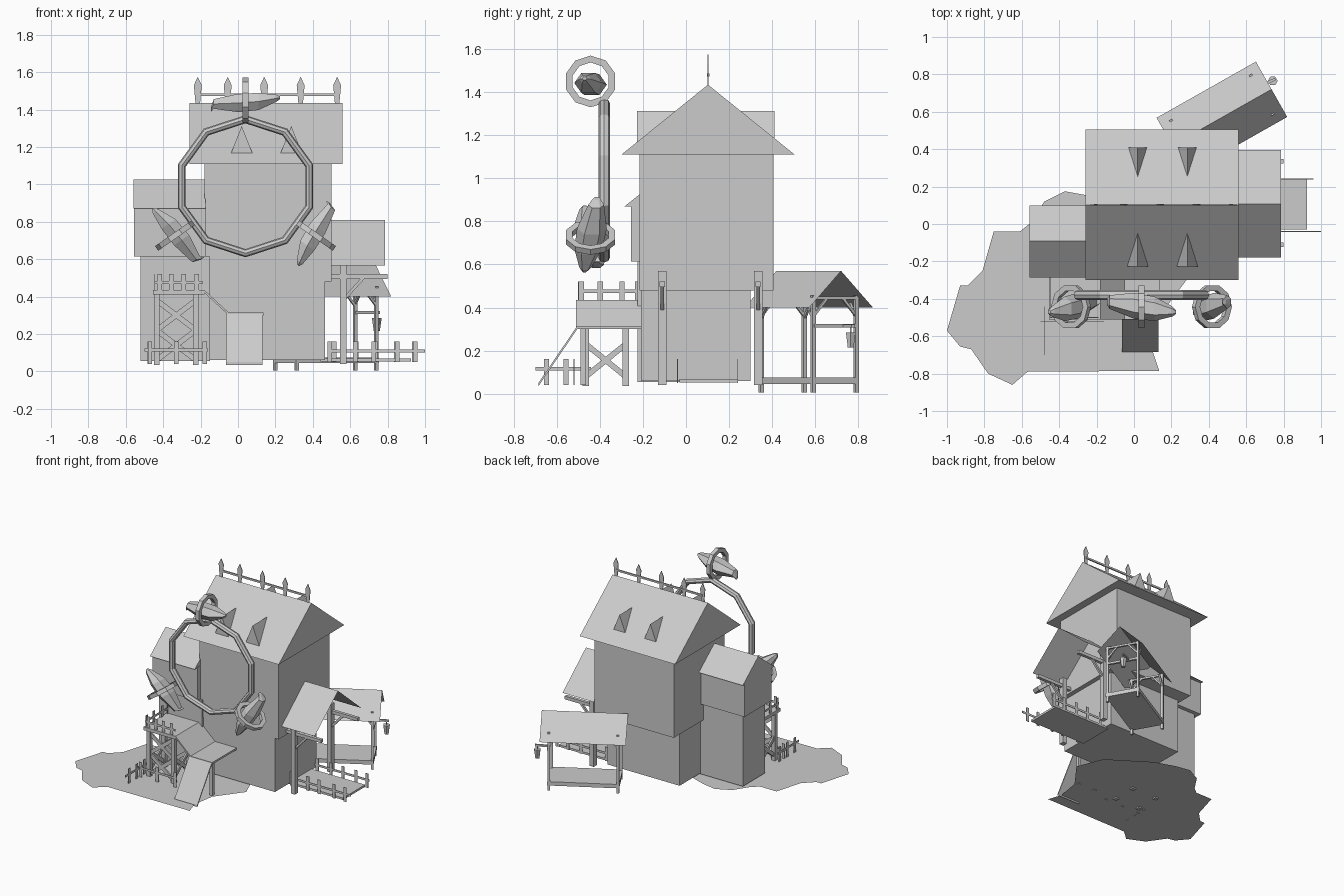
import bpy, bmesh, math
from mathutils import Vector, Matrix

cube = bpy.data.objects.get("Cube")
if cube:
    bpy.data.objects.remove(cube, do_unlink=True)

GREY = bpy.data.materials.new("plain grey")
GREY.use_nodes = True
GREY.diffuse_color = (0.6, 0.6, 0.6, 1)
GREY.node_tree.nodes["Principled BSDF"].inputs["Base Color"].default_value = (0.6, 0.6, 0.6, 1)


def make(name, verts, faces, matrix=None, fix=True):
    mesh = bpy.data.meshes.new(name)
    mesh.from_pydata([tuple(v) for v in verts], [], faces)
    if fix:
        bm = bmesh.new()
        bm.from_mesh(mesh)
        bmesh.ops.recalc_face_normals(bm, faces=bm.faces)
        bm.to_mesh(mesh)
        bm.free()
    mesh.materials.append(GREY)
    ob = bpy.data.objects.new(name, mesh)
    if matrix:
        ob.matrix_world = matrix
    bpy.context.collection.objects.link(ob)
    return ob


def prism(name, section, extrude, matrix=None):
    """Sweep a closed section along a vector."""
    n, e = len(section), Vector(extrude)
    pts = [Vector(p) for p in section]
    faces = [tuple(range(n))[::-1], tuple(range(n, 2 * n))]
    faces += [(i, (i + 1) % n, n + (i + 1) % n, n + i) for i in range(n)]
    return make(name, pts + [p + e for p in pts], faces, matrix)


def box(name, x0, x1, y0, y1, z0, z1, matrix=None):
    return prism(name, [(x0, y0, z0), (x1, y0, z0), (x1, y1, z0), (x0, y1, z0)],
                 (0, 0, z1 - z0), matrix)


def beam(name, a, b, w=0.02, d=0.02, matrix=None):
    """Rectangular bar from a to b."""
    a, b = Vector(a), Vector(b)
    t = (b - a).normalized()
    s = t.cross(Vector((0, 0, 1)) if abs(t.z) < 0.9 else Vector((0, 1, 0))).normalized()
    u = s.cross(t)
    sec = [a + s * i * w / 2 + u * j * d / 2 for i, j in ((-1, -1), (1, -1), (1, 1), (-1, 1))]
    return prism(name, sec, b - a, matrix)


def gable_sheet(name, x0, x1, y0, y1, eave, ridge, matrix=None):
    """Open two-sided roof of thin sheet."""
    m = (y0 + y1) / 2
    v = [(x, y, z) for x in (x0, x1) for y, z in ((y0, eave), (m, ridge), (y1, eave))]
    return make(name, v, [(0, 3, 4, 1), (1, 4, 5, 2)], matrix, fix=False)


def fence(name, a, b, z0, z1, rail, posts):
    """Thin fence with a rail from a to b and posts at the given fractions."""
    a, b = Vector((*a, 0)), Vector((*b, 0))
    beam(name + "_rail", a + Vector((0, 0, rail)), b + Vector((0, 0, rail)), 0.004, 0.016)
    t = (b - a).normalized() * 0.012
    s = Vector((-t.y, t.x, 0)).normalized() * 0.002
    for f in posts:
        c = a.lerp(b, f) + Vector((0, 0, z0))
        prism(name + "_post", [c - t - s, c + t - s, c + t + s, c - t + s], (0, 0, z1 - z0))


# Ground
ground = [(-1, -.57), (-.93, -.33), (-.89, -.33), (-.81, -.25), (-.75, -.04), (-.61, -.04),
          (-.56, 0), (-.48, .12), (-.37, .175), (-.26, .155), (-.1, .1), (.2, -.1), (.28, -.3),
          (.13, -.5), (.1, -.68), (.135, -.785), (-.57, -.79), (-.65, -.86), (-.78, -.8),
          (-.87, -.67), (-.93, -.655)]
make("ground", [(x, y, .045) for x, y in ground], [tuple(range(len(ground)))[::-1]], fix=False)

# Main house with roof
box("house_lower_wall", -.155, .465, -.21, .30, .06, .48)
box("house_upper_wall", -.18, .50, -.216, .407, .48, 1.11)
prism("house_roof", [(-.26, -.30, 1.11), (-.26, .505, 1.11), (-.26, .102, 1.435)], (.82, 0, 0))
for x in (.02, .285):
    prism("dormer", [(x - .058, -.228, 1.165), (x + .058, -.228, 1.165), (x, -.228, 1.312)],
          (0, .638, 0))

# Ridge fence with pointed pickets
picket = [(-.011, 1.42), (.011, 1.42), (.021, 1.53), (0, 1.575), (-.021, 1.53)]
for x in (-.215, -.055, .14, .335, .53):
    prism("ridge_picket", [(x + px, .099, z) for px, z in picket], (0, .005, 0))
box("ridge_rail", -.215, .53, .098, .108, 1.473, 1.487)

# Side tower
box("side_tower_lower_wall", -.52, -.15, -.225, .045, .055, .615)
box("side_tower_upper_wall", -.555, -.17, -.255, .075, .615, .875)
prism("side_tower_roof", [(-.558, -.285, .87), (-.558, .10, .87), (-.558, -.092, 1.025)], (.385, 0, 0))

# Side porch
gable_sheet("porch_roof", .46, .785, -.18, .395, .567, .81)
for y in (-.11, .335):
    box("porch_post", .545, .58, y - .02, y + .02, .04, .57)
    box("porch_beam", .50, .80, y - .012, y + .012, .495, .52)
    beam("porch_brace", (.57, y, .39), (.67, y, .50), .016, .016)
box("porch_deck", .44, .925, -.03, .24, .052, .068)
fence("porch_front_fence", (.49, -.04), (1.0, -.04), .05, .16, .11, (0, .27, .46, .71, .9))
fence("porch_back_fence", (.49, .24), (.96, .24), .05, .16, .11, (.05, .3, .52, .76, .96))

# Open shelter, turned on the ground behind the house
turn = Matrix.Translation((.47, .57, 0)) @ Matrix.Rotation(math.radians(29.5), 4, "Z")
gable_sheet("shelter_roof", -.305, .305, -.17, .17, .40, .57, turn)
box("shelter_deck", -.255, .255, -.125, .125, .045, .075, turn)
for sx in (-1, 1):
    for sy in (-1, 1):
        x, y = sx * .245, sy * .115
        box("shelter_post", x - .009, x + .009, y - .009, y + .009, .005, .455, turn)
        beam("shelter_end_brace", (x, y, .36), (x, y - sy * .07, .44), .012, .012, turn)
        beam("shelter_side_brace", (x, y, .35), (x - sx * .06, y, .42), .012, .012, turn)
    beam("shelter_tie", (sx * .245, -.115, .445), (sx * .245, .115, .445), .014, .014, turn)
beam("shelter_crossbar", (.25, -.115, .315), (.25, .115, .315), .016, .016, turn)

# Hanging bucket on a short arm
beam("bucket_arm", (.66, .73, .315), (.755, .775, .315), .014, .014)
beam("bucket_cord", (.742, .765, .315), (.742, .765, .28), .005, .005)
v = [(.742 + r * math.cos(k * math.pi / 3), .765 + r * math.sin(k * math.pi / 3), z)
     for r, z in ((.016, .215), (.026, .285)) for k in range(6)]
make("bucket", v, [tuple(range(6)), tuple(range(6, 12))] +
     [(k, (k + 1) % 6, 6 + (k + 1) % 6, 6 + k) for k in range(6)])

# Lookout platform with braced legs and railing
X0, X1, Y0, Y1 = -.435, -.225, -.465, -.28
box("lookout_platform", -.455, -.18, -.51, -.20, .41, .435)
for x in (X0, X1):
    for y in (Y0, Y1):
        box("lookout_leg", x - .015, x + .015, y - .015, y + .015, .035, .42)
    for a, b in ((Y0, Y1), (Y1, Y0)):
        beam("lookout_side_brace", (x, a, .08), (x, b, .23), .012, .026)
for y in (Y0, Y1):
    for z0, z1 in ((.06, .22), (.22, .38)):
        for a, b in ((X0, X1), (X1, X0)):
            beam("lookout_front_brace", (a, y, z0), (b, y, z1), .012, .028)
fence("lookout_front_rail", (-.45, -.50), (-.19, -.50), .43, .52, .475, (.12, .36, .62, .88))
fence("lookout_side_rail", (-.445, -.50), (-.445, -.21), .43, .52, .475, (.05, .35, .7, .95))

# Ramps and lower landing
def slab(name, pts):
    prism(name, pts, (0, 0, -.015))


slab("upper_ramp", [(-.18, -.51, .435), (-.05, -.51, .315), (-.05, -.20, .315), (-.18, -.20, .435)])
slab("lower_landing", [(-.05, -.51, .315), (.135, -.51, .315), (.135, -.20, .315), (-.05, -.20, .315)])
slab("lower_ramp", [(-.065, -.685, .05), (.13, -.685, .05), (.13, -.505, .315), (-.065, -.505, .315)])
for x in (-.03, .11):
    box("landing_leg", x - .012, x + .012, -.49, -.465, .04, .30)

# Yard fence
fence("yard_side_fence", (-.48, -.70), (-.48, -.44), .04, .16, .115, (.2, .55, .9))
fence("yard_front_fence", (-.50, -.52), (-.16, -.52), .04, .16, .115, (.08, .5, .95))

# Large wheel: ten-sided tube
CX, CY, CZ = .04, -.38, .99
N, M = 10, 8
v = []
for i in range(N):
    a = math.pi / 2 + i * math.tau / N
    for j in range(M):
        b = j * math.tau / M
        r = .358 + .022 * math.cos(b)
        v.append((CX + r * math.cos(a), CY + .027 * math.sin(b), CZ + r * math.sin(a)))
wheel = make("wheel", v, [(i * M + j, (i + 1) % N * M + j, (i + 1) % N * M + (j + 1) % M,
                           i * M + (j + 1) % M) for i in range(N) for j in range(M)])

# Three cradles: a flat hoop holding a pointed pod, turned round the wheel
profile = [(-.185, -.035, .016), (-.17, -.005, .035), (-.04, 0, .066), (.07, .008, .062), (.165, .025, .026), (.185, .028, .01)]
for deg in (0, 125, -125):
    place = Matrix.Translation((CX, -.443, CZ)) @ Matrix.Rotation(math.radians(deg), 4, "Y") \
        @ Matrix.Translation((0, 0, .46))
    v = [(x, r * math.cos((k + .5) * math.pi / 5), r * math.sin((k + .5) * math.pi / 5))
         for x, r in ((-.015, .12), (.015, .12), (.015, .088), (-.015, .088)) for k in range(10)]
    make("cradle_hoop", v, [(s * 10 + k, s * 10 + (k + 1) % 10, (s + 1) % 4 * 10 + (k + 1) % 10,
                             (s + 1) % 4 * 10 + k) for s in range(4) for k in range(10)], place)
    v = [(x, r * 1.05 * math.cos(k * math.pi / 3) - .15 * x, dz - .015 + r * .85 * math.sin(k * math.pi / 3))
         for x, dz, r in profile for k in range(6)]
    last = 6 * (len(profile) - 1)
    make("cradle_pod", v, [tuple(range(6)), tuple(range(last, last + 6))] +
         [(s * 6 + k, s * 6 + (k + 1) % 6, s * 6 + 6 + (k + 1) % 6, s * 6 + 6 + k)
          for s in range(len(profile) - 1) for k in range(6)], place)
